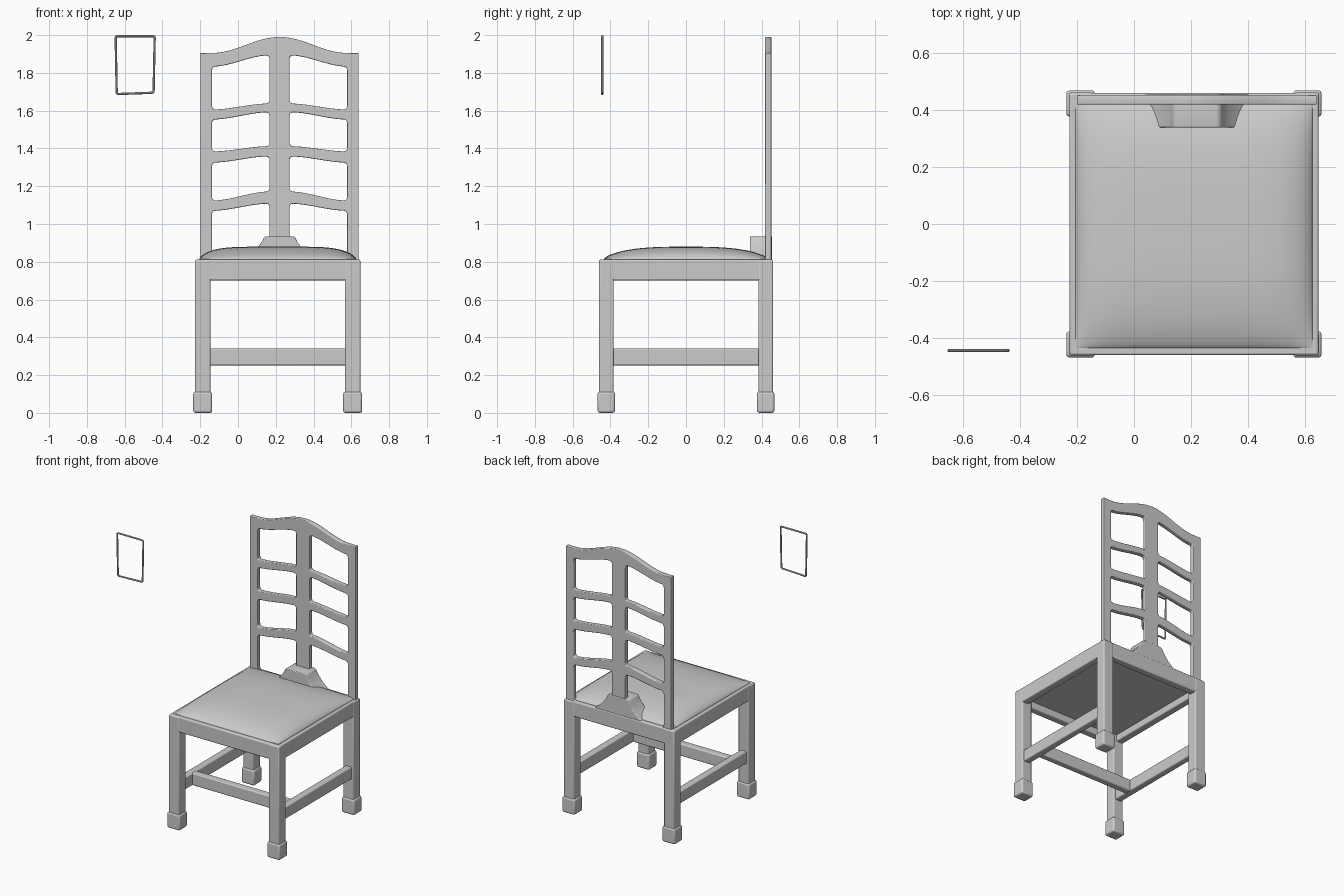
import bpy, bmesh, math
from mathutils import Vector

cube = bpy.data.objects.get("Cube")
if cube:
    bpy.data.objects.remove(cube)

grey = bpy.data.materials.new("plain grey")
grey.use_nodes = True
colour = (0.6, 0.6, 0.6, 1)
grey.diffuse_color = colour
grey.node_tree.nodes["Principled BSDF"].inputs["Base Color"].default_value = colour

CX = 0.21           # middle of the chair
LEG_X, LEG_Y = 0.397, 0.422


def finish(obj, bevel=0.0):
    """Colour, round and smooth a part."""
    if not obj.data.materials:
        obj.data.materials.append(grey)
    bpy.ops.object.select_all(action="DESELECT")
    obj.select_set(True)
    bpy.context.view_layer.objects.active = obj
    if obj.type == "CURVE":
        bpy.ops.object.convert(target="MESH")
        obj = bpy.context.object
    if bevel:
        mod = obj.modifiers.new("rounded edges", "BEVEL")
        mod.width = bevel
        mod.segments = 3
    bpy.ops.object.shade_smooth_by_angle(angle=math.radians(40))
    return obj


def from_bmesh(name, bm, bevel=0.0):
    bmesh.ops.recalc_face_normals(bm, faces=bm.faces)
    mesh = bpy.data.meshes.new(name)
    bm.to_mesh(mesh)
    bm.free()
    obj = bpy.data.objects.new(name, mesh)
    bpy.context.collection.objects.link(obj)
    return finish(obj, bevel)


def box(name, centre, size, bevel=0.008):
    bm = bmesh.new()
    bmesh.ops.create_cube(bm, size=1)
    bmesh.ops.scale(bm, vec=size, verts=bm.verts)
    bmesh.ops.translate(bm, vec=centre, verts=bm.verts)
    return from_bmesh(name, bm, bevel)


def rounded(points, radius):
    """Round the sharp corners of a closed outline."""
    result = []
    for i, p in enumerate(points):
        a, b = points[i - 1] - p, points[(i + 1) % len(points)] - p
        if a.angle(b) > 2.5:
            result.append(p)
            continue
        start, end = p + a.normalized() * radius, p + b.normalized() * radius
        for k in range(6):
            t = k / 5
            result.append(start * (1 - t) ** 2 + p * 2 * t * (1 - t) + end * t * t)
    return result


def ease(t):
    return t * t * (3 - 2 * t)


def add_outline(curve, points):
    spline = curve.splines.new("POLY")
    spline.points.add(len(points) - 1)
    for sp, p in zip(spline.points, points):
        sp.co = (p.x, p.y, 0, 1)
    spline.use_cyclic_u = True


# Legs with block feet
for sx, side in ((-1, "right"), (1, "left")):
    for sy, end in ((-1, "front"), (1, "back")):
        x, y = CX + sx * LEG_X, sy * LEG_Y
        box(f"{end}_{side}_leg", (x, y, 0.45), (0.082, 0.078, 0.72))
        box(f"{end}_{side}_foot", (x, y, 0.056), (0.1, 0.092, 0.112), 0.012)

# Seat rails and stretchers
for s, side in ((-1, "right"), (1, "left")):
    x = CX + s * LEG_X
    box(f"{side}_seat_rail", (x + s * 0.012, 0, 0.757), (0.055, 0.915, 0.11))
    box(f"{side}_stretcher", (x, 0, 0.296), (0.05, 0.82, 0.088))
for s, end in ((-1, "front"), (1, "back")):
    box(f"{end}_seat_rail", (CX, s * (LEG_Y + 0.01), 0.757), (0.87, 0.055, 0.11))
box("cross_stretcher", (CX, -0.26, 0.296), (0.76, 0.05, 0.088))
box("seat_base", (CX, 0, 0.775), (0.8, 0.84, 0.05), 0)

# Domed cushion
bm = bmesh.new()
bmesh.ops.create_grid(bm, x_segments=40, y_segments=40, size=1)
for v in bm.verts:
    u, w = (math.sin(c * math.pi / 2) for c in v.co.xy)
    dome = (1 - abs(u) ** 5) ** 0.7 * (1 - abs(w) ** 3) ** 0.7
    v.co = (CX + u * 0.415, w * 0.435, 0.815 + 0.065 * dome)
rim = [e for e in bm.edges if e.is_boundary]
skirt = bmesh.ops.extrude_edge_only(bm, edges=rim)["geom"]
low = [g for g in skirt if isinstance(g, bmesh.types.BMVert)]
for v in low:
    v.co.z = 0.79
bmesh.ops.contextual_create(bm, geom=[e for e in bm.edges if e.is_boundary])
from_bmesh("seat_cushion", bm)

# Pierced back: crest outline with eight windows
BX, HALF = 0.22, 0.419
STILE, SPLAT = 0.358, 0.053
back = bpy.data.curves.new("chair_back", "CURVE")
back.dimensions = "2D"
back.fill_mode = "BOTH"
back.extrude = 0.012
back.bevel_depth = 0.005
back.bevel_resolution = 2
back.offset = -0.005
outline = [Vector((-HALF, 0.79)), Vector((HALF, 0.79)), Vector((HALF, 1.905))]
for k in range(33):
    x = 0.36 - 0.72 * k / 32
    outline.append(Vector((x, 1.905 + 0.085 * (1 + math.cos(math.pi * x / 0.36)) / 2)))
outline.append(Vector((-HALF, 1.905)))
add_outline(back, outline)

# Window heights: bottom outer, bottom inner, top outer, top inner
windows = (
    (1.606, 1.638, 1.833, 1.893),
    (1.384, 1.412, 1.553, 1.592),
    (1.124, 1.172, 1.325, 1.358),
    (0.81, 0.81, 1.07, 1.108),
)
for bo, bi, to, ti in windows:
    steps = [k / 10 for k in range(11)]
    lower = [(t, bo + (bi - bo) * ease(t)) for t in steps]
    upper = [(t, to + (ti - to) * ease(t)) for t in reversed(steps)]
    for s in (-1, 1):
        pts = [Vector((s * (STILE + (SPLAT - STILE) * t), z)) for t, z in lower + upper]
        add_outline(back, rounded(pts, 0.022))
back_obj = bpy.data.objects.new("chair_back", back)
bpy.context.collection.objects.link(back_obj)
back_obj.location = (BX, 0.435, 0)
back_obj.rotation_euler.x = math.pi / 2
finish(back_obj)

# Flared shoe at the foot of the splat
half = [(0.072, 0.935), (0.084, 0.928), (0.094, 0.905), (0.108, 0.885),
        (0.13, 0.858), (0.155, 0.835), (0.18, 0.815), (0.18, 0.79)]
profile = half + [(-x, z) for x, z in reversed(half)]
bm = bmesh.new()
face = bm.faces.new([bm.verts.new((BX + x, 0.338, z)) for x, z in profile])
grown = bmesh.ops.extrude_face_region(bm, geom=[face])["geom"]
bmesh.ops.translate(bm, vec=(0, 0.118, 0),
                    verts=[g for g in grown if isinstance(g, bmesh.types.BMVert)])
from_bmesh("splat_shoe", bm, 0.005)

# Separate thin wire frame
wire = bpy.data.curves.new("small_wire_frame", "CURVE")
wire.dimensions = "3D"
wire.bevel_depth = 0.006
wire.bevel_resolution = 2
corners = [Vector(c) for c in ((-0.648, 1.994), (-0.441, 1.994), (-0.447, 1.695), (-0.642, 1.688))]
add_outline(wire, rounded(corners, 0.01))
wire_obj = bpy.data.objects.new("small_wire_frame", wire)
bpy.context.collection.objects.link(wire_obj)
wire_obj.location.y = -0.443
wire_obj.rotation_euler.x = math.pi / 2
finish(wire_obj)
